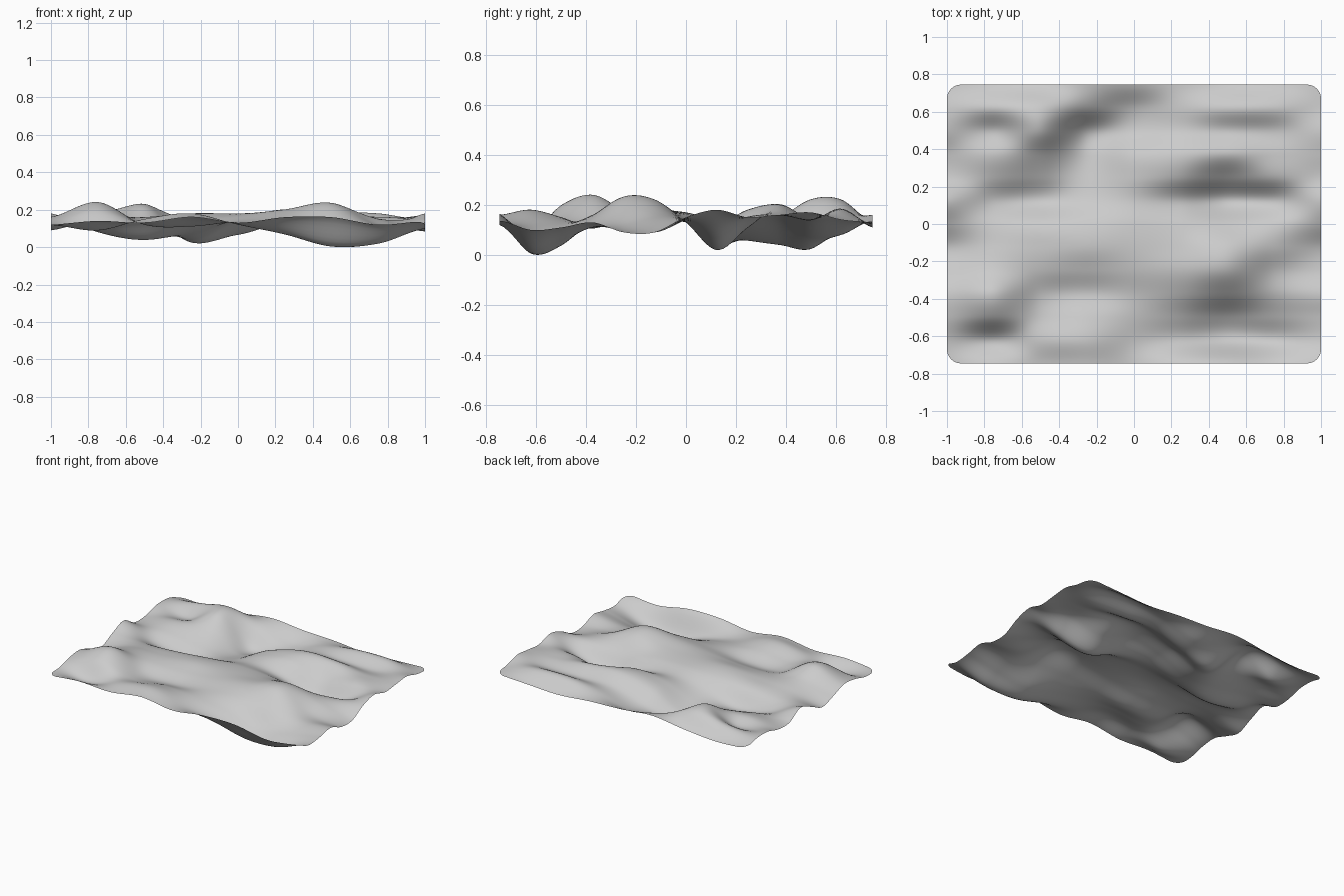
import bpy
import bmesh
from math import sqrt

cube = bpy.data.objects.get("Cube")
if cube:
    bpy.data.objects.remove(cube, do_unlink=True)

HALF_X, HALF_Y, CORNER = 1.0, 0.745, 0.075

# Cloth heights in hundredths: rows run back to front, columns run along x
HEIGHTS = [
    [12, 11, 13, 16, 14, 13, 11, 12, 13],
    [15, 18, 22, 13, 8, 14, 18, 18, 14],
    [15, 12, 22, 3, 7, 14, 14, 14, 17],
    [12, 15, 14, 4, 14, 20, 19, 16, 16],
    [12, 12, 8, 6, 15, 18, 11, 15, 15],
    [18, 8, 4, 9, 14, 11, 2, 7, 18],
    [14, 13, 14, 16, 17, 16, 13, 14, 15],
    [9, 15, 16, 18, 18, 19, 22, 15, 9],
    [12, 18, 15, 15, 17, 20, 23, 12, 9],
    [16, 24, 12, 11, 14, 16, 15, 11, 13],
    [15, 20, 13, 15, 13, 10, 4, 6, 11],
    [12, 9, 15, 18, 12, 7, 1, 2, 10],
    [12, 14, 13, 16, 13, 16, 16, 12, 14],
]


def spline(values, t):
    """Smooth curve through evenly spaced values, with t from zero to one."""
    last = len(values) - 1
    t = min(max(t, 0.0), 1.0) * last
    i = min(int(t), last - 1)
    f = t - i
    b, c = values[i], values[i + 1]
    a = values[i - 1] if i > 0 else b
    d = values[i + 2] if i + 2 <= last else c
    return b + f / 2 * (c - a + f * (2 * a - 5 * b + 4 * c - d
                                     + f * (3 * (b - c) + d - a)))


def cloth_height(x, y):
    across = (x / HALF_X + 1) / 2
    down = (1 - y / HALF_Y) / 2
    return spline([spline(row, across) for row in HEIGHTS], down) / 100


def round_corner(x, y):
    """Press the square corner of the sheet into a quarter circle."""
    u = (abs(x) - HALF_X + CORNER) / CORNER
    v = (abs(y) - HALF_Y + CORNER) / CORNER
    if u <= 0 or v <= 0:
        return x, y
    new_x = HALF_X - CORNER + CORNER * u * sqrt(1 - v * v / 2)
    new_y = HALF_Y - CORNER + CORNER * v * sqrt(1 - u * u / 2)
    return (new_x if x > 0 else -new_x), (new_y if y > 0 else -new_y)


# Cloth colour
grey = bpy.data.materials.new("light grey cloth")
grey.use_nodes = True
colour = (0.6, 0.6, 0.6, 1.0)
grey.diffuse_color = colour
grey.node_tree.nodes["Principled BSDF"].inputs["Base Color"].default_value = colour

# Rumpled sheet with rounded corners
bm = bmesh.new()
bmesh.ops.create_grid(bm, x_segments=120, y_segments=90, size=1.0)
for vert in bm.verts:
    x, y = round_corner(vert.co.x * HALF_X, vert.co.y * HALF_Y)
    vert.co = (x, y, cloth_height(x, y))

# Rest the lowest fold on the ground
lowest = min(vert.co.z for vert in bm.verts)
for vert in bm.verts:
    vert.co.z -= lowest
for face in bm.faces:
    face.smooth = True

mesh = bpy.data.meshes.new("cloth_sheet")
bm.to_mesh(mesh)
bm.free()
mesh.materials.append(grey)
sheet = bpy.data.objects.new("cloth_sheet", mesh)
bpy.context.collection.objects.link(sheet)
